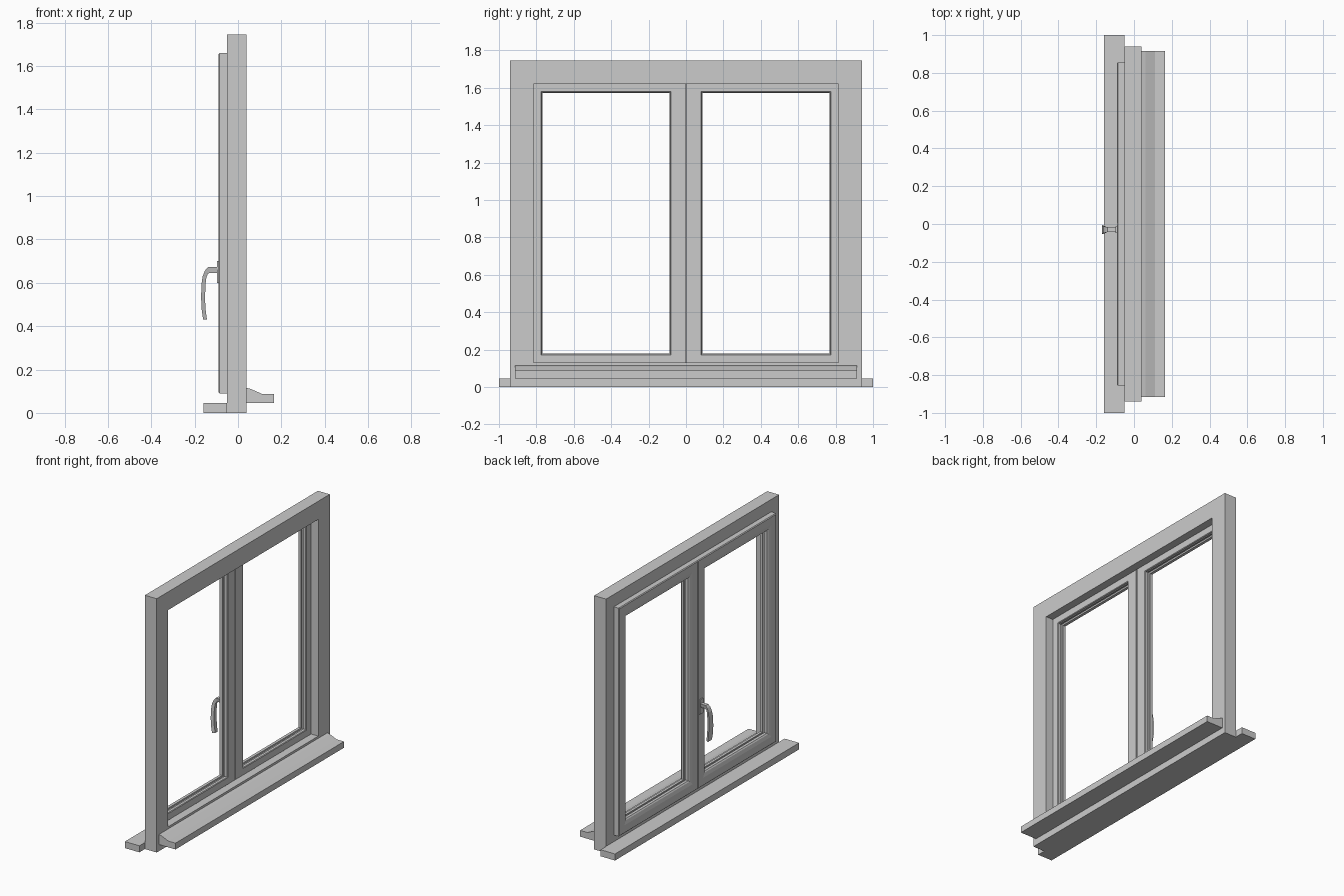
import bpy, bmesh

def make(name, loops, closed):
    """Skin a series of equal-length point loops; closed joins last loop to first, else caps the ends."""
    bm = bmesh.new()
    rows = [[bm.verts.new(p) for p in loop] for loop in loops]
    n = len(rows[0])
    pairs = list(zip(rows, rows[1:]))
    if closed:
        pairs.append((rows[-1], rows[0]))
    else:
        bm.faces.new(rows[0])
        bm.faces.new(rows[-1])
    for a, b in pairs:
        for i in range(n):
            j = (i + 1) % n
            bm.faces.new((a[i], a[j], b[j], b[i]))
    bmesh.ops.recalc_face_normals(bm, faces=bm.faces)
    me = bpy.data.meshes.new(name)
    bm.to_mesh(me)
    bm.free()
    ob = bpy.data.objects.new(name, me)
    bpy.context.collection.objects.link(ob)
    return ob

def rect(x, y0, y1, z0, z1):
    return [(x, y0, z0), (x, y1, z0), (x, y1, z1), (x, y0, z1)]

def extrude_y(name, profile, half):
    return make(name, [[(x, y, z) for x, z in profile] for y in (-half, half)], False)

def box_profile(x0, x1, z0, z1):
    return [(x0, z0), (x1, z0), (x1, z1), (x0, z1)]

# Outer frame with a rebate for the sashes
make("outer_frame", [
    rect(-0.05, -0.94, 0.94, 0, 1.745),
    rect(0.04, -0.94, 0.94, 0, 1.745),
    rect(0.04, -0.815, 0.815, 0.13, 1.62),
    rect(-0.015, -0.815, 0.815, 0.13, 1.62),
    rect(-0.015, -0.83, 0.83, 0.115, 1.635),
    rect(-0.05, -0.83, 0.83, 0.115, 1.635)], True)

# Sash section: depth, inset from outer edge, inset at the meeting stile
section = [
    (-0.085, 0, 0), (-0.049, 0, 0),
    (-0.049, 0.03, 0.004), (-0.02, 0.03, 0.004),
    (-0.02, 0.081, 0.081), (-0.024, 0.085, 0.085), (-0.042, 0.085, 0.085),
    (-0.042, 0.077, 0.077), (-0.058, 0.077, 0.077), (-0.058, 0.088, 0.088),
    (-0.078, 0.088, 0.088), (-0.084, 0.08, 0.08),
    (-0.09, 0.056, 0.056), (-0.09, 0.005, 0.005)]

def sash(name, side):
    make(name, [rect(x, side * m, side * (0.855 - i), 0.09 + i, 1.66 - i)
                for x, i, m in section], True)

sash("left_sash", 1)
sash("right_sash", -1)

# Sills
extrude_y("inner_sill", box_profile(-0.16, -0.05, 0, 0.045), 1.0)
extrude_y("outer_sill", [(0.04, 0.045), (0.165, 0.045), (0.165, 0.088), (0.11, 0.088),
                         (0.06, 0.11), (0.04, 0.115)], 0.915)

# Handle: backplate, then neck and grip as one loft
HY = -0.03
plate = extrude_y("handle_plate", box_profile(-0.098, -0.088, 0.60, 0.70), 0.018)
plate.location.y = HY
path = [  # outer x, z, inner x, z, half width
    (-0.095, 0.672, -0.095, 0.646, 0.013),
    (-0.139, 0.672, -0.130, 0.646, 0.013),
    (-0.152, 0.657, -0.139, 0.641, 0.016),
    (-0.163, 0.630, -0.146, 0.625, 0.019),
    (-0.169, 0.590, -0.150, 0.590, 0.022),
    (-0.170, 0.530, -0.152, 0.530, 0.024),
    (-0.168, 0.480, -0.150, 0.480, 0.024),
    (-0.161, 0.430, -0.143, 0.430, 0.022)]
make("handle_grip", [[(a, HY - w, b), (a, HY + w, b), (c, HY + w * 0.6, d), (c, HY - w * 0.6, d)]
                     for a, b, c, d, w in path], False)
